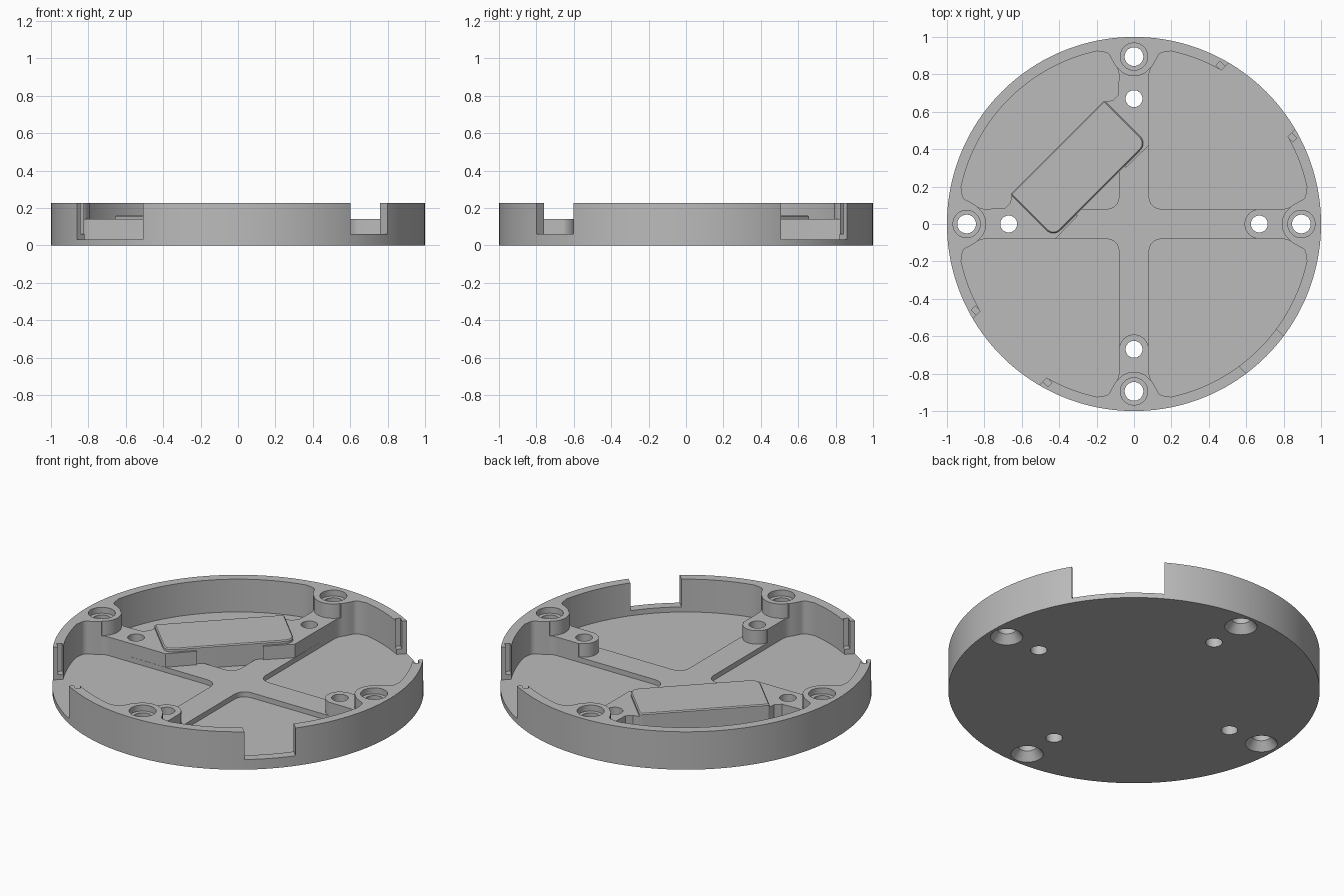
import bpy, bmesh
from math import cos, sin, pi, radians
from mathutils import Matrix, Vector

cube = bpy.data.objects.get("Cube")
if cube:
    bpy.data.objects.remove(cube, do_unlink=True)

HEIGHT, FLOOR, RIB, PAD = 0.225, 0.03, 0.06, 0.14
ABOVE = 0.4
BOSS_R, PIN_R = 0.895, 0.67
QUARTERS = [i * pi / 2 for i in range(4)]

grey = bpy.data.materials.new("plain grey")
grey.use_nodes = True
grey.diffuse_color = (0.5, 0.5, 0.5, 1)
grey.node_tree.nodes["Principled BSDF"].inputs["Base Color"].default_value = (0.5, 0.5, 0.5, 1)


def finish(bm, name, angle=0.0):
    bmesh.ops.recalc_face_normals(bm, faces=bm.faces)
    bm.transform(Matrix.Rotation(angle, 4, "Z"))
    mesh = bpy.data.meshes.new(name)
    bm.to_mesh(mesh)
    bm.free()
    mesh.materials.append(grey)
    obj = bpy.data.objects.new(name, mesh)
    bpy.context.collection.objects.link(obj)
    return obj


def prism(name, points, low, high, angle=0.0):
    """Extrude a flat outline between two heights."""
    bm = bmesh.new()
    face = bm.faces.new([bm.verts.new((x, y, low)) for x, y in points])
    out = bmesh.ops.extrude_face_region(bm, geom=[face])
    for v in out["geom"]:
        if isinstance(v, bmesh.types.BMVert):
            v.co.z = high
    return finish(bm, name, angle)


def cone(name, x, low, high, r_low, r_high, angle=0.0, sides=48):
    bm = bmesh.new()
    place = Matrix.Translation((x, 0, (low + high) / 2))
    bmesh.ops.create_cone(bm, cap_ends=True, segments=sides, radius1=r_low,
                          radius2=r_high, depth=high - low, matrix=place)
    return finish(bm, name, angle)


def box(name, x0, x1, y0, y1, low, high, angle=0.0):
    return prism(name, [(x0, y0), (x1, y0), (x1, y1), (x0, y1)], low, high, angle)


def rounded(corners, steps=8):
    """Round each (x, y, setback) corner of an outline."""
    points = []
    for i, (x, y, r) in enumerate(corners):
        p = Vector((x, y))
        if r == 0:
            points.append((x, y))
            continue
        a = Vector(corners[i - 1][:2])
        b = Vector(corners[(i + 1) % len(corners)][:2])
        a, b = p + (a - p).normalized() * r, p + (b - p).normalized() * r
        for k in range(steps + 1):
            t = k / steps
            points.append(tuple(a * (1 - t) ** 2 + p * 2 * t * (1 - t) + b * t * t))
    return points


def combine(body, tool, operation):
    mod = body.modifiers.new("shape", "BOOLEAN")
    mod.operation, mod.solver, mod.object = operation, "EXACT", tool
    bpy.context.view_layer.update()
    graph = bpy.context.evaluated_depsgraph_get()
    mesh = bpy.data.meshes.new_from_object(body.evaluated_get(graph))
    body.modifiers.clear()
    body.data = mesh
    bpy.data.objects.remove(tool, do_unlink=True)


def cut(tool):
    combine(body, tool, "DIFFERENCE")


def add(tool):
    combine(body, tool, "UNION")


# Round tray
body = cone("round_tray", 0, 0, HEIGHT, 1, 1, sides=160)

# Four quadrant pockets, flared around the screw bosses
arc = [(0.945 * cos(radians(a)), 0.945 * sin(radians(a)), 0) for a in range(12, 79, 2)]
flare = [(0.82, 0.08, 0.03), (0.87, 0.115, 0.03), (0.915, 0.135, 0.02)]
mirrored = [(y, x, r) for x, y, r in reversed(flare)]
outline = rounded([(0.08, 0.08, 0.075)] + flare + arc + mirrored)
for q in QUARTERS:
    cut(prism("pocket", outline, FLOOR, ABOVE, q))

# Lower the cross arms, leaving low ribs and raised pads
cut(cone("pad_clearance", 0, PAD, ABOVE, 0.84, 0.84, sides=96))
cut(cone("rib_clearance", 0, RIB, ABOVE, 0.655, 0.655, sides=96))
for q in QUARTERS:
    add(cone("screw_boss", BOSS_R, 0.01, HEIGHT, 0.105, 0.105, q))
    add(cone("pin_pad", PIN_R, 0.01, PAD, 0.079, 0.079, q))

# Two raised arms beside the block
arm = [(-0.82, -0.079), (-0.42, -0.079), (-0.3, 0.045), (-0.58, 0.24),
       (-0.655, 0.16), (-0.66, 0.115), (-0.69, 0.085), (-0.82, 0.079)]
add(prism("left_arm", arm, 0.01, PAD))
add(prism("back_arm", [(-y, -x) for x, y in arm], 0.01, PAD))

# Wide wall openings with grooved ends, and one narrow notch
for q in (radians(45), radians(225)):
    cut(box("opening", 0.85, 1.1, -0.25, 0.25, FLOOR, ABOVE, q))
    for side in (-1, 1):
        y0, y1 = sorted((side * 0.24, side * 0.29))
        cut(box("groove", 0.91, 0.94, y0, y1, RIB, ABOVE, q))
cut(box("notch", 0.85, 1.1, -0.14, 0.14, RIB, ABOVE, radians(-45)))

# Screw holes with recesses above and countersinks below, and pin holes
for q in QUARTERS:
    cut(cone("screw_hole", BOSS_R, -0.1, ABOVE, 0.05, 0.05, q))
    cut(cone("recess", BOSS_R, HEIGHT - 0.035, ABOVE, 0.073, 0.073, q))
    cut(cone("countersink", BOSS_R, -0.01, 0.05, 0.095, 0.048, q))
    cut(cone("pin_hole", PIN_R, -0.1, ABOVE, 0.045, 0.045, q))

# Slanted block with two rounded corners
block = prism("raised_block", rounded([(-0.355, 0.255, 0.06), (0.355, 0.255, 0.06),
                                       (0.355, 0.58, 0.012), (-0.355, 0.58, 0.012)]),
              0.02, 0.16, radians(45))
bevel = block.modifiers.new("soft edge", "BEVEL")
bevel.width, bevel.segments = 0.006, 1
bevel.limit_method, bevel.angle_limit = "ANGLE", radians(60)

# Smooth curved walls, keep edges sharp
for obj in (body, block):
    bpy.ops.object.select_all(action="DESELECT")
    obj.select_set(True)
    bpy.context.view_layer.objects.active = obj
    bpy.ops.object.shade_smooth_by_angle(angle=radians(30))
